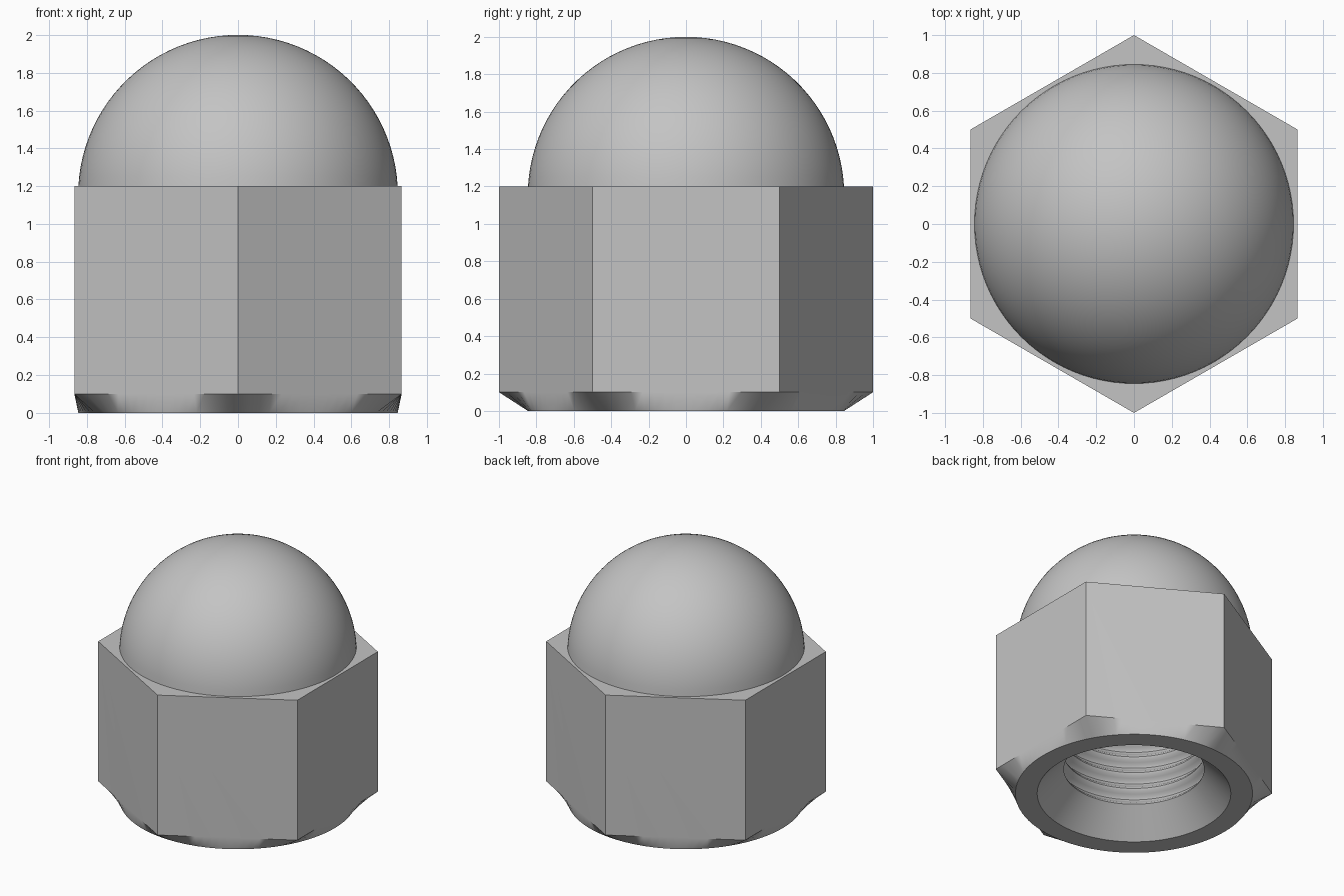
import bpy, bmesh, math

cube = bpy.data.objects.get("Cube")
if cube:
    bpy.data.objects.remove(cube, do_unlink=True)

SEG = 96
APOTHEM = math.cos(math.pi / 6)
HEX_TOP = 1.2

steel = bpy.data.materials.new("grey steel")
steel.use_nodes = True
GREY = (0.55, 0.55, 0.55, 1)
steel.diffuse_color = GREY
steel.node_tree.nodes["Principled BSDF"].inputs["Base Color"].default_value = GREY


def hex_radius(angle):
    side = math.pi / 3
    return APOTHEM / math.cos((angle - side / 2) % side - side / 2)


def ring(bm, z, radius=None):
    verts = []
    for i in range(SEG):
        a = math.tau * i / SEG
        r = hex_radius(a) if radius is None else radius
        verts.append(bm.verts.new((r * math.cos(a), r * math.sin(a), z)))
    return verts


def bridge(bm, a, b):
    for i in range(SEG):
        j = (i + 1) % SEG
        bm.faces.new((a[i], a[j], b[j], b[i]))


def finish(bm, name):
    bmesh.ops.recalc_face_normals(bm, faces=bm.faces)
    mesh = bpy.data.meshes.new(name)
    bm.to_mesh(mesh)
    bm.free()
    mesh.materials.append(steel)
    obj = bpy.data.objects.new(name, mesh)
    bpy.context.collection.objects.link(obj)
    bpy.ops.object.select_all(action='DESELECT')
    obj.select_set(True)
    bpy.context.view_layer.objects.active = obj
    bpy.ops.object.shade_smooth_by_angle(angle=math.radians(30))
    return obj


# Hexagonal body: threaded blind bore, countersink, bottom rim and chamfer
bm = bmesh.new()
PITCH, STEPS, TURNS = 0.13, 8, 7
rings = []
for i in range(TURNS * STEPS, -1, -1):
    wave = (1 - math.cos(math.tau * i / STEPS)) / 2
    rings.append(ring(bm, 0.2 + PITCH * i / STEPS, 0.5 + 0.05 * wave))
rings += [ring(bm, 0, 0.69), ring(bm, 0, 0.845), ring(bm, 0.1)]
for a, b in zip(rings, rings[1:]):
    bridge(bm, a, b)
bm.faces.new(rings[0])

# Six flat sides and the top face
lower = rings[-1]
step = SEG // 6
top = []
for k in range(6):
    a = math.pi / 6 + k * math.pi / 3
    top.append(bm.verts.new((math.cos(a), math.sin(a), HEX_TOP)))
for k in range(6):
    first = step // 2 + k * step
    edge = [lower[(first + i) % SEG] for i in range(step + 1)]
    bm.faces.new(edge + [top[(k + 1) % 6], top[k]])
bm.faces.new(top)
body = finish(bm, "hex_body")
weighted = body.modifiers.new("flat side normals", 'WEIGHTED_NORMAL')
weighted.keep_sharp = True

# Domed cap
bm = bmesh.new()
RADIUS = 0.846
CENTRE = 2 - RADIUS
start = math.asin((HEX_TOP - CENTRE) / RADIUS)
ROWS = 24
rings = []
for i in range(ROWS):
    a = start + (math.pi / 2 - start) * i / ROWS
    rings.append(ring(bm, CENTRE + RADIUS * math.sin(a), RADIUS * math.cos(a)))
for a, b in zip(rings, rings[1:]):
    bridge(bm, a, b)
tip = bm.verts.new((0, 0, 2))
for i in range(SEG):
    bm.faces.new((rings[-1][i], rings[-1][(i + 1) % SEG], tip))
finish(bm, "domed_cap")
